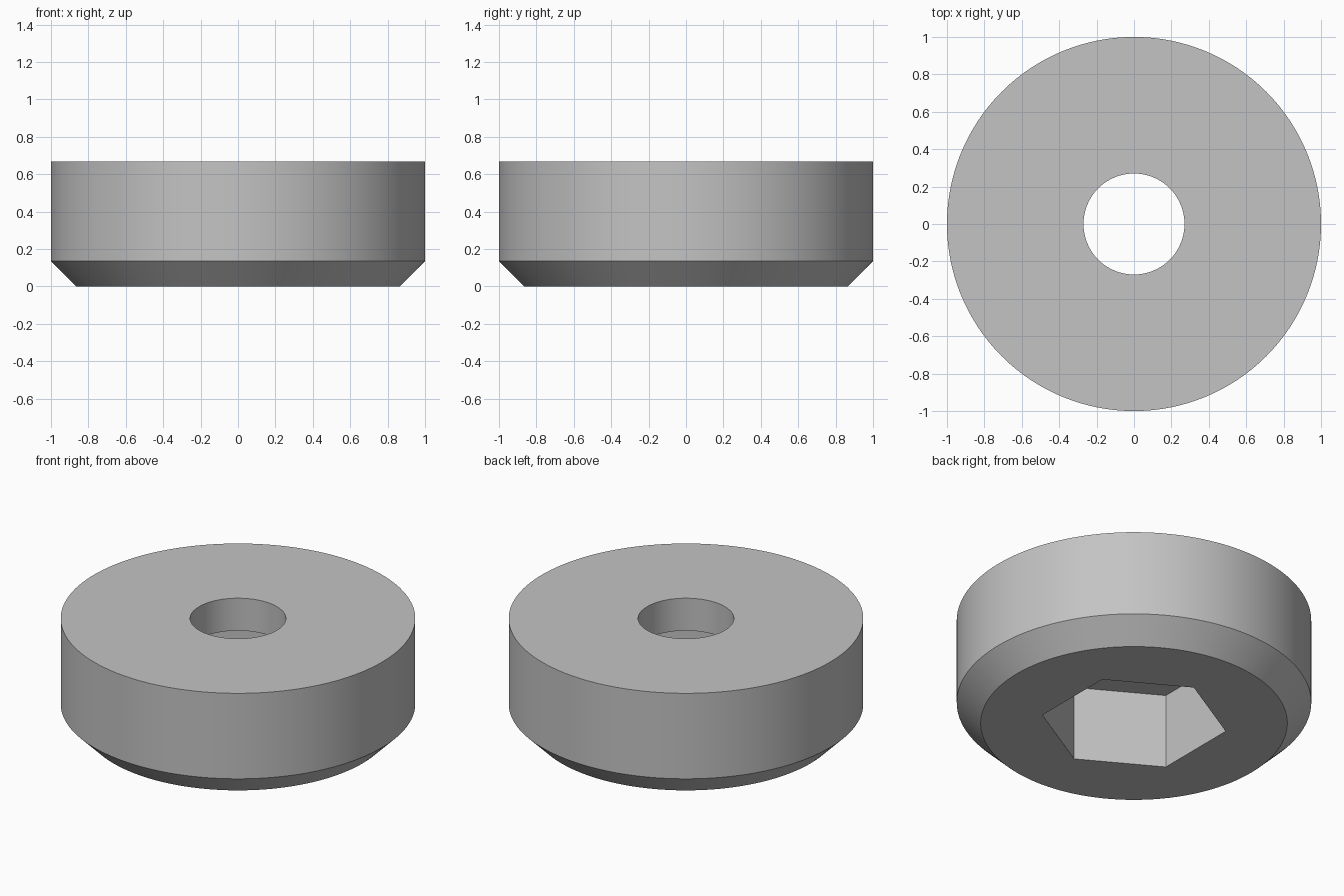
import bpy
import bmesh
import math
from mathutils import Matrix

cube = bpy.data.objects.get("Cube")
if cube:
    bpy.data.objects.remove(cube, do_unlink=True)

RADIUS, HEIGHT, CHAMFER = 1.0, 0.667, 0.135
BORE_RADIUS = 0.27
HEX_RADIUS, HEX_DEPTH = 0.525, 0.465
SEGMENTS = 128

grey = bpy.data.materials.new("plain grey")
grey.use_nodes = True
colour = (0.55, 0.55, 0.55, 1)
grey.diffuse_color = colour
grey.node_tree.nodes["Principled BSDF"].inputs["Base Color"].default_value = colour


def prism(name, radius, z0, z1, sides, turn=0.0):
    """Upright capped prism between two heights."""
    bm = bmesh.new()
    place = Matrix.Translation((0, 0, (z0 + z1) / 2)) @ Matrix.Rotation(turn, 4, 'Z')
    bmesh.ops.create_cone(bm, cap_ends=True, segments=sides, radius1=radius,
                          radius2=radius, depth=z1 - z0, matrix=place)
    mesh = bpy.data.meshes.new(name)
    bm.to_mesh(mesh)
    bm.free()
    mesh.materials.append(grey)
    obj = bpy.data.objects.new(name, mesh)
    bpy.context.collection.objects.link(obj)
    return obj


# Round body with a chamfered lower rim
body = prism("round_body", RADIUS, 0, HEIGHT, SEGMENTS)
bm = bmesh.new()
bm.from_mesh(body.data)
rim = [e for e in bm.edges if all(v.co.z < 0.01 for v in e.verts)]
bmesh.ops.bevel(bm, geom=rim, offset=CHAMFER, offset_type='OFFSET',
                segments=1, affect='EDGES')
bm.to_mesh(body.data)
bm.free()

# Through bore and hexagonal pocket in the underside, corners on the y axis
bore = prism("bore_cutter", BORE_RADIUS, -0.1, HEIGHT + 0.1, SEGMENTS)
pocket = prism("hex_pocket_cutter", HEX_RADIUS, -0.1, HEX_DEPTH, 6)
# Place a pocket corner exactly on +y
corner = pocket.data.vertices[0].co
pocket.data.transform(Matrix.Rotation(math.pi / 2 - math.atan2(corner.y, corner.x), 4, 'Z'))

bpy.context.view_layer.objects.active = body
for cutter in (bore, pocket):
    cutter.hide_render = True
    mod = body.modifiers.new(cutter.name, 'BOOLEAN')
    mod.operation = 'DIFFERENCE'
    mod.solver = 'EXACT'
    mod.object = cutter
    bpy.ops.object.modifier_apply(modifier=mod.name)
    bpy.data.objects.remove(cutter, do_unlink=True)

# Smooth round walls, crisp rims and hexagon corners
bpy.ops.object.select_all(action='DESELECT')
body.select_set(True)
bpy.ops.object.shade_smooth_by_angle(angle=math.radians(30))
